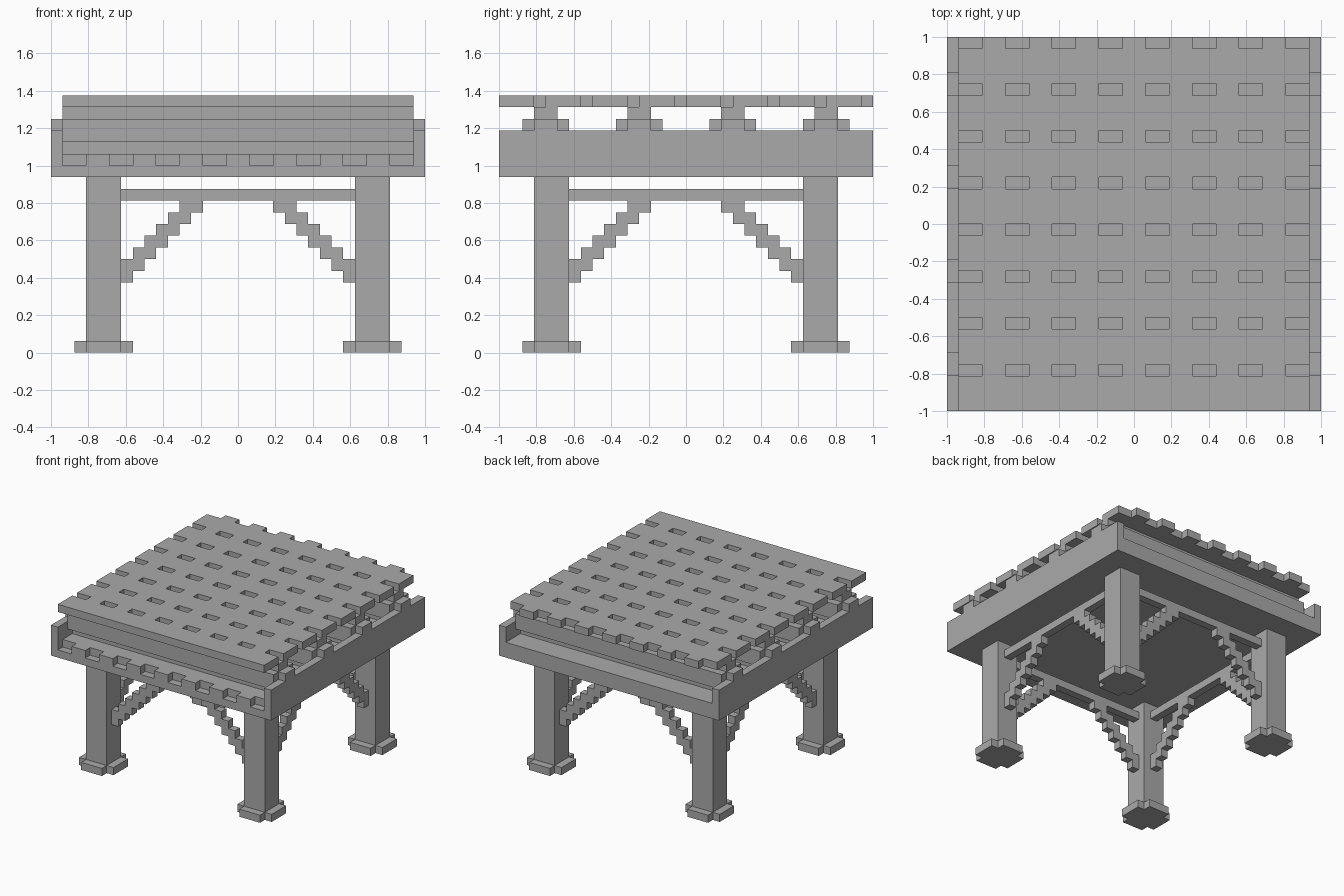
import bpy, bmesh

U = 1 / 16  # block size that every part snaps to

cube = bpy.data.objects.get("Cube")
if cube:
    bpy.data.objects.remove(cube, do_unlink=True)

grey = bpy.data.materials.new("stone_grey")
grey.use_nodes = True
grey.diffuse_color = (0.4, 0.4, 0.4, 1)
bsdf = next(n for n in grey.node_tree.nodes if n.type == "BSDF_PRINCIPLED")
bsdf.inputs["Base Color"].default_value = grey.diffuse_color


def finish(name, bm):
    """Scale from blocks to units and link the mesh as an object."""
    bmesh.ops.recalc_face_normals(bm, faces=bm.faces)
    bmesh.ops.scale(bm, vec=(U, U, U), verts=bm.verts)
    mesh = bpy.data.meshes.new(name)
    bm.to_mesh(mesh)
    bm.free()
    mesh.materials.append(grey)
    obj = bpy.data.objects.new(name, mesh)
    bpy.context.collection.objects.link(obj)
    return obj


def extrude(bm, faces, vec):
    result = bmesh.ops.extrude_face_region(bm, geom=faces)
    moved = [v for v in result["geom"] if isinstance(v, bmesh.types.BMVert)]
    bmesh.ops.translate(bm, vec=vec, verts=moved)


def prism(name, profile, axis, start, end):
    """Extrude a 2D outline along one axis, from start to end."""
    place = {"X": lambda a, b, d: (d, a, b),
             "Y": lambda a, b, d: (a, d, b),
             "Z": lambda a, b, d: (a, b, d)}[axis]
    bm = bmesh.new()
    face = bm.faces.new([bm.verts.new(place(a, b, start)) for a, b in profile])
    extrude(bm, [face], place(0, 0, end - start))
    return finish(name, bm)


def rect(a0, a1, b0, b1):
    return [(a0, b0), (a1, b0), (a1, b1), (a0, b1)]


def notched_square(ca, cb, half):
    """Square outline with one block cut from each corner."""
    h, k = half, half - 1
    corner = [(h, k), (k, k), (k, h)]
    points = []
    for turn in range(4):
        points += [(ca + a, cb + b) for a, b in corner]
        corner = [(-b, a) for a, b in corner]
    return points


def lattice(name, z, hole_row):
    """Plate one block thick with regular two-block slots."""
    bm = bmesh.new()
    bmesh.ops.create_grid(bm, x_segments=30, y_segments=32, size=1)
    bmesh.ops.scale(bm, vec=(15, 16, 1), verts=bm.verts)
    bmesh.ops.translate(bm, vec=(0, 0, z), verts=bm.verts)
    holes = []
    for f in bm.faces:
        c = f.calc_center_median()
        if (c.x + 15) % 4 < 2 and int(c.y // 1) % 4 == hole_row:
            holes.append(f)
    bmesh.ops.delete(bm, geom=holes, context="FACES")
    extrude(bm, bm.faces[:], (0, 0, 1))
    return finish(name, bm)


# Tray with raised side walls
prism("tray", [(-16, 15), (16, 15), (16, 19), (15, 19),
               (15, 16), (-15, 16), (-15, 19), (-16, 19)], "Y", -16, 16)

# Slotted plates: one lining the tray, one on top
lattice("lower_grate", 16, 0)
lattice("upper_grate", 21, 3)

# Rounded logs between the grates, with a tab on each wall
for y in (-12, -4, 4, 12):
    prism("log", notched_square(y, 19, 2), "X", -15, 15)
    for x in (-16, 15):
        prism("wall_tab", rect(x, x + 1, y - 1, y + 1), "Z", 19, 20)

# Legs and feet
for x in (-11.5, 11.5):
    for y in (-11.5, 11.5):
        prism("leg", rect(x - 1.5, x + 1.5, y - 1.5, y + 1.5), "Z", 1, 15)
        prism("foot", notched_square(x, y, 2.5), "Z", 0, 1)

# Stepped brace outline: lower edge up, then upper edge back down
lower, upper = [], []
for i in range(7):
    top = min(8 + i, 13)
    lower += [(i - 10, 6 + i), (i - 9, 6 + i)]
    if i < 6:
        upper += [(i - 10, top), (i - 9, top)]
upper[-1] = (-3, 13)
brace = lower + upper[::-1]

# Rails and braces on all four sides
for axis in "XY":
    for side in (-12, 11):
        # The rail runs across the extrusion axis
        prism("rail", rect(-10, 10, 13, 14), axis, side, side + 1)
        for sign in (-1, 1):
            prism("brace", [(sign * a, b) for a, b in brace],
                  axis, side, side + 1)
